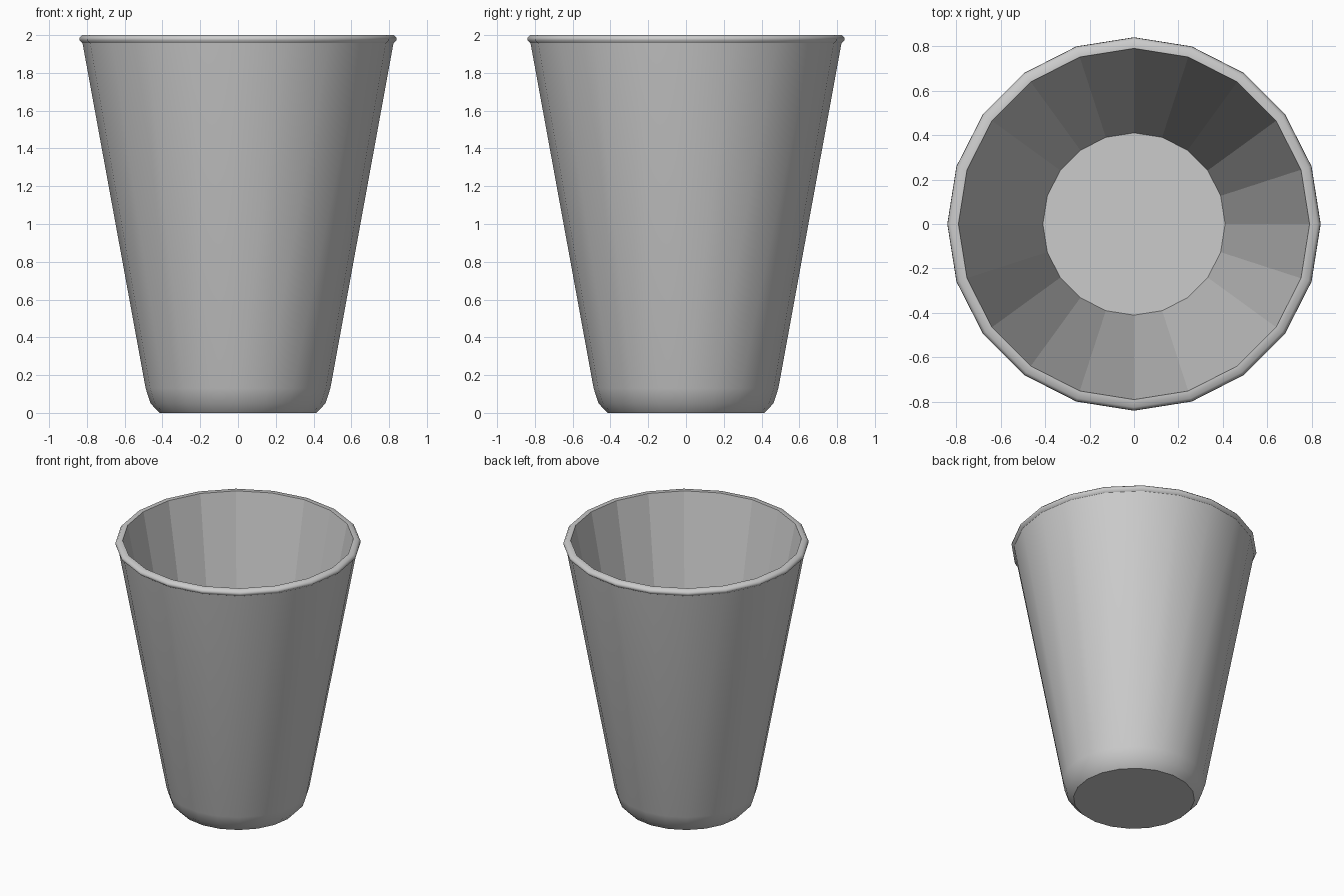
import bpy, bmesh
from math import sin, cos, tau

if "Cube" in bpy.data.objects:
    bpy.data.objects.remove(bpy.data.objects["Cube"])

SIDES = 20

# Profile (radius, height): outer base, rounded foot, wall, rolled rim, inner wall, floor
PROFILE = [(0.415, 0.0), (0.463, 0.05), (0.489, 0.13), (0.823, 1.957),
           (0.84, 1.973), (0.838, 1.986), (0.825, 2.0), (0.79, 2.0), (0.41, 0.03)]
INNER_WALL = len(PROFILE) - 2   # this band is flat shaded
SHARP_RINGS = {0, 3, INNER_WALL, INNER_WALL + 1}

bm = bmesh.new()
rings = [[bm.verts.new((r * cos(tau * i / SIDES), r * sin(tau * i / SIDES), z))
          for i in range(SIDES)] for r, z in PROFILE]

# Walls and rim
for band, (low, high) in enumerate(zip(rings, rings[1:])):
    for i in range(SIDES):
        j = (i + 1) % SIDES
        face = bm.faces.new((low[i], low[j], high[j], high[i]))
        face.smooth = band != INNER_WALL

# Underside and inner floor
bm.faces.new(list(reversed(rings[0])))
bm.faces.new(rings[-1])

# Crisp edges around the base, rim and floor
for k in SHARP_RINGS:
    for i in range(SIDES):
        bm.edges.get((rings[k][i], rings[k][(i + 1) % SIDES])).smooth = False

mesh = bpy.data.meshes.new("cup")
bm.to_mesh(mesh)
bm.free()
cup = bpy.data.objects.new("cup", mesh)
bpy.context.collection.objects.link(cup)
